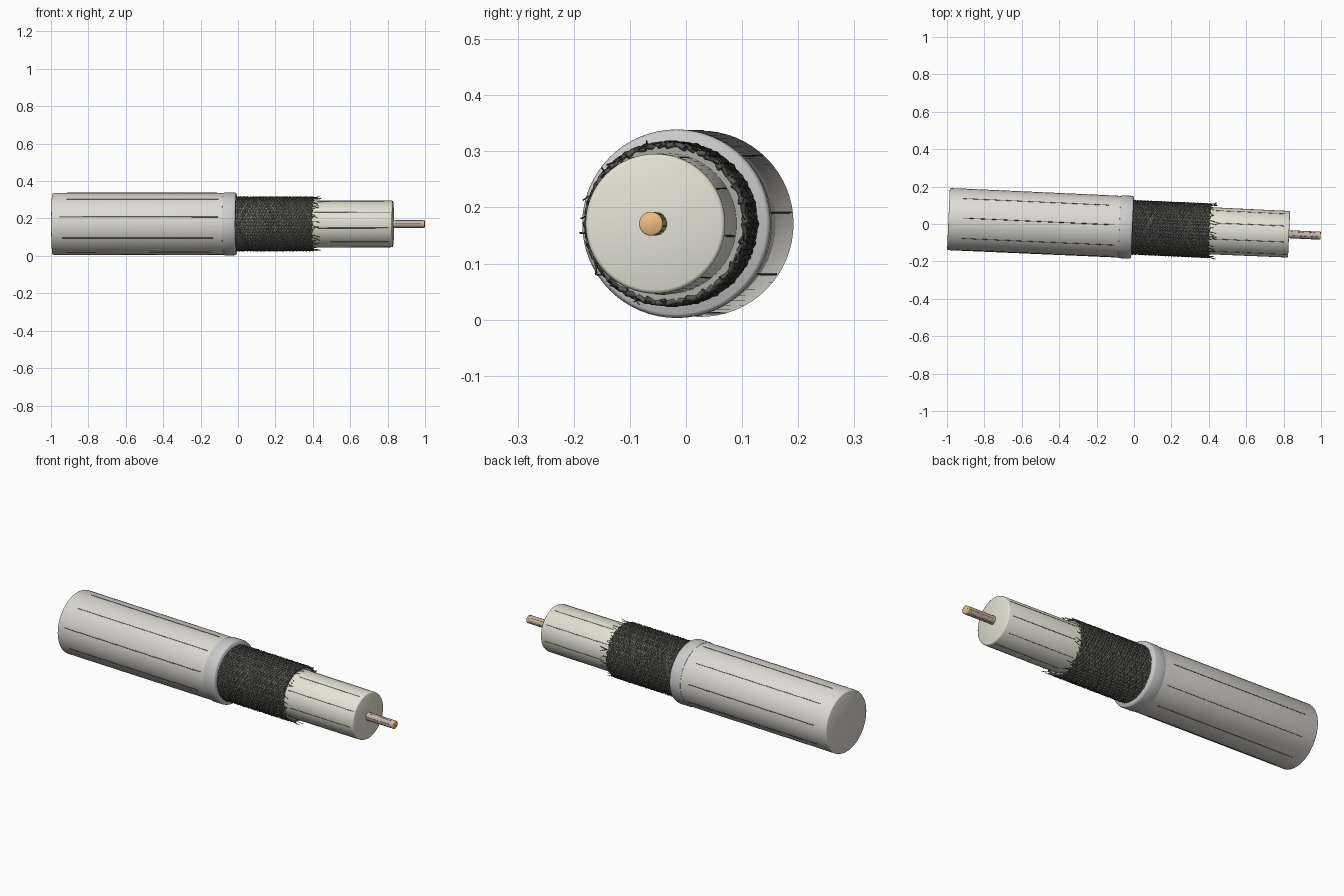
import bpy, bmesh, math, random
from mathutils import Matrix, Vector

if "Cube" in bpy.data.objects:
    bpy.data.objects.remove(bpy.data.objects["Cube"])

random.seed(4)
AXIS = Matrix.Translation((0, -0.018, 0.171)) @ Matrix.Rotation(math.radians(-2.55), 4, 'Z')


def material(name, rgb):
    m = bpy.data.materials.new(name)
    m.diffuse_color = (*rgb, 1)
    m.use_nodes = True
    m.node_tree.nodes["Principled BSDF"].inputs["Base Color"].default_value = m.diffuse_color
    return m


JACKET = material("jacket_grey", (0.72, 0.70, 0.66))
COLLAR = material("collar_grey", (0.58, 0.57, 0.55))
CREAM = material("insulator_cream", (0.78, 0.77, 0.66))
DARK = material("braid_dark", (0.10, 0.10, 0.09))
SLEEVE = material("sleeve_grey", (0.4, 0.4, 0.38))
TAN = material("conductor_tan", (0.55, 0.45, 0.37))
COPPER = material("copper", (0.85, 0.52, 0.22))


def lathe(name, profile, mat, segs=64):
    """Revolve (x, radius) points around the cable axis; both ends closed."""
    bm = bmesh.new()
    rings = [[bm.verts.new((x, r * math.cos(2 * math.pi * i / segs),
                            r * math.sin(2 * math.pi * i / segs)))
              for i in range(segs)] for x, r in profile]
    for a, b in zip(rings, rings[1:]):
        for i in range(segs):
            j = (i + 1) % segs
            bm.faces.new((a[i], a[j], b[j], b[i]))
    bm.faces.new(rings[0])
    bm.faces.new(rings[-1])
    bmesh.ops.recalc_face_normals(bm, faces=bm.faces)
    me = bpy.data.meshes.new(name)
    bm.to_mesh(me)
    bm.free()
    me.transform(AXIS)
    me.materials.append(mat)
    ob = bpy.data.objects.new(name, me)
    bpy.context.collection.objects.link(ob)
    bpy.context.view_layer.objects.active = ob
    ob.select_set(True)
    bpy.ops.object.shade_smooth_by_angle(angle=math.radians(50))
    ob.select_set(False)
    return ob


def polar(x, r, a):
    return AXIS @ Vector((x, -r * math.cos(a), r * math.sin(a)))


def wires(name, paths, thickness, mat):
    """Thin wires following lists of points, turned into one mesh."""
    cu = bpy.data.curves.new(name, 'CURVE')
    cu.dimensions = '3D'
    cu.bevel_depth = thickness
    cu.bevel_resolution = 0
    cu.use_fill_caps = True
    for path in paths:
        sp = cu.splines.new('POLY')
        sp.points.add(len(path) - 1)
        for p, co in zip(sp.points, path):
            p.co = (*co, 1)
    cu.materials.append(mat)
    ob = bpy.data.objects.new(name, cu)
    bpy.context.collection.objects.link(ob)
    bpy.context.view_layer.objects.active = ob
    ob.select_set(True)
    bpy.ops.object.convert(target='MESH')
    ob.select_set(False)


# Solid layers, outside to inside
lathe("outer_jacket", [(-0.993, 0.160), (-0.991, 0.164), (-0.986, 0.166),
                       (-0.06, 0.165)], JACKET)
lathe("jacket_collar", [(-0.08, 0.160), (-0.078, 0.166), (-0.072, 0.168),
                        (-0.020, 0.168), (-0.012, 0.166), (-0.008, 0.161)], COLLAR)
lathe("braid_sleeve", [(-0.03, 0.138), (0.398, 0.138)], SLEEVE)
lathe("insulator", [(0.38, 0.126), (0.822, 0.1245), (0.828, 0.1225),
                    (0.830, 0.118)], CREAM)
lathe("conductor", [(0.82, 0.021), (0.99, 0.021)], TAN, 32)
lathe("conductor_tip", [(0.988, 0.0213), (0.997, 0.0213), (0.999, 0.019)], COPPER, 32)

# Woven braid: helical strands in both directions
N, STEPS, X0, X1 = 24, 72, -0.02, 0.402
strands = []
for turn in (1, -1):
    for k in range(N):
        path = []
        for s in range(STEPS + 1):
            t = s / STEPS
            a = 2 * math.pi * (k / N + turn * t)
            r = 0.1405 + turn * 0.0025 * math.cos(2 * math.pi * t * N + math.pi * k)
            path.append(polar(X0 + (X1 - X0) * t, r, a))
        strands.append(path)
wires("braid_strands", strands, 0.0055, DARK)

# Loose wire ends at the cut edge of the braid
frays = []
for k in range(44):
    a = 2 * math.pi * k / 44 + random.uniform(-0.06, 0.06)
    da = random.uniform(-0.14, 0.14)
    length = random.uniform(0.015, 0.045)
    flare = random.uniform(-0.006, 0.012)
    frays.append([polar(0.39, 0.142, a),
                  polar(0.40 + length * 0.5, 0.142 + flare * 0.4, a + da * 0.5),
                  polar(0.40 + length, 0.142 + flare, a + da)])
wires("braid_frays", frays, 0.0015, DARK)


# Fine lengthwise score lines on jacket, insulator and conductor
def score(name, count, first, x0, x1, r0, r1, jitter, thickness):
    lines = []
    for k in range(count):
        a = math.radians(first) + 2 * math.pi * k / count
        u, v = (random.uniform(0, jitter) for _ in range(2))
        lines.append([polar(x0 + u, r0, a), polar(x1 - v, r1, a)])
    wires(name, lines, thickness, DARK)


score("jacket_lines", 9, 13, -0.96, -0.10, 0.1655, 0.1648, 0.05, 0.002)
score("insulator_lines", 9, 30, 0.41, 0.82, 0.1255, 0.1243, 0.03, 0.0016)
score("conductor_lines", 6, 10, 0.835, 0.985, 0.0208, 0.0208, 0.01, 0.0009)
